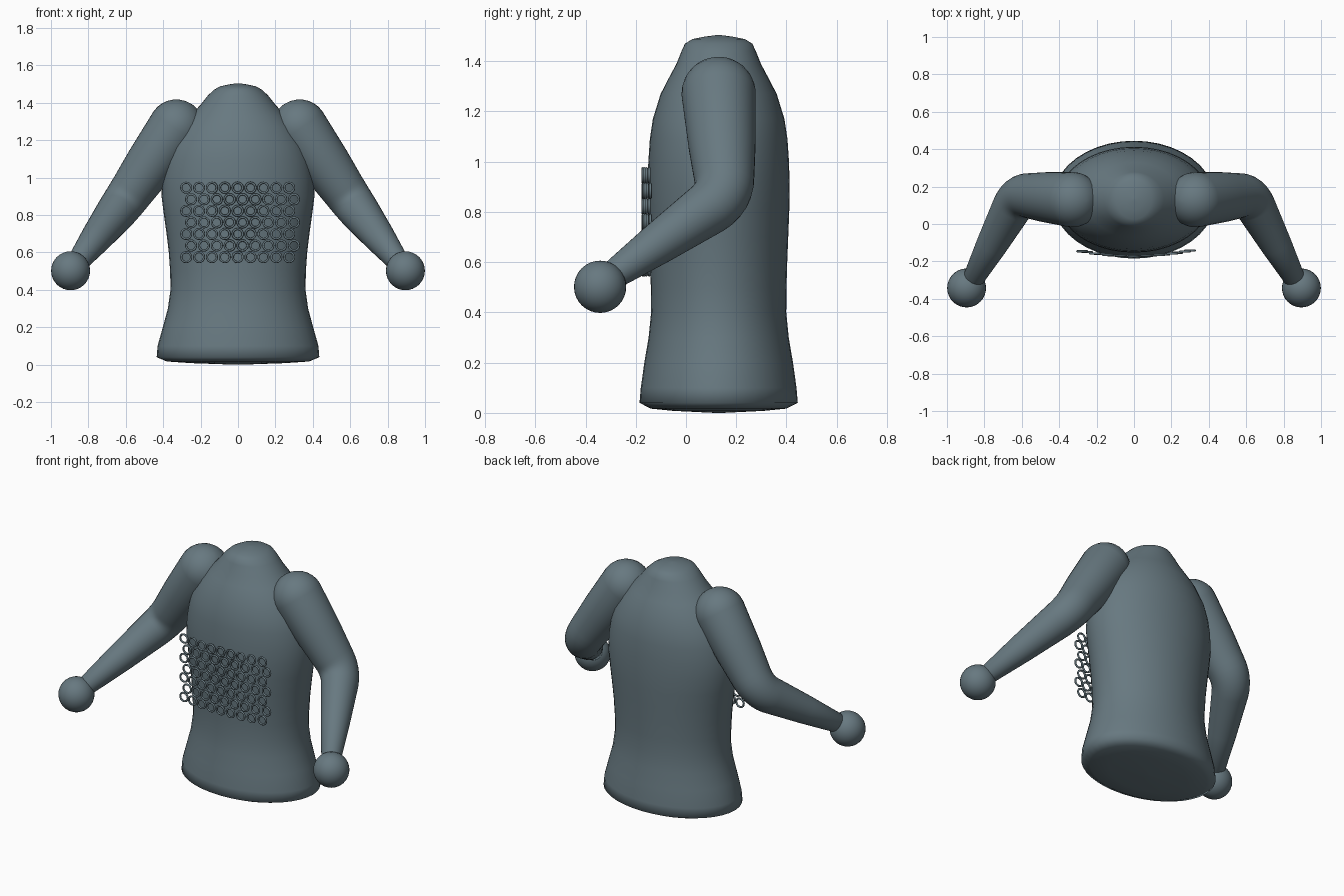
import bpy, bmesh, math
from mathutils import Vector

if "Cube" in bpy.data.objects:
    bpy.data.objects.remove(bpy.data.objects["Cube"])

mat = bpy.data.materials.new("slate grey")
mat.diffuse_color = (0.136, 0.190, 0.217, 1)
mat.use_nodes = True
mat.node_tree.nodes["Principled BSDF"].inputs["Base Color"].default_value = mat.diffuse_color


def finish(name, bm):
    bmesh.ops.recalc_face_normals(bm, faces=bm.faces)
    me = bpy.data.meshes.new(name)
    bm.to_mesh(me)
    bm.free()
    me.materials.append(mat)
    for p in me.polygons:
        p.use_smooth = True
    ob = bpy.data.objects.new(name, me)
    bpy.context.collection.objects.link(ob)
    return ob


def skin_rings(bm, rings):
    """Join successive vertex rings and cap both ends."""
    rows = [[bm.verts.new(p) for p in r] for r in rings]
    n = len(rows[0])
    for a, b in zip(rows, rows[1:]):
        for i in range(n):
            j = (i + 1) % n
            bm.faces.new((a[i], a[j], b[j], b[i]))
    bm.faces.new(rows[0])
    bm.faces.new(rows[-1])


# Torso: stacked ellipses (z, half width, half depth)
CY = 0.13
profile = [(0.0, .02, .015), (.008, .25, .18), (.017, .38, .27), (.04, .435, .315),
           (.10, .43, .310), (.20, .402, .296), (.30, .375, .279), (.40, .361, .269),
           (.50, .363, .270), (.60, .370, .273), (.70, .382, .277), (.80, .396, .281),
           (.90, .409, .283), (1.0, .405, .280), (1.09, .39, .274), (1.17, .365, .262),
           (1.27, .305, .231), (1.33, .255, .200), (1.39, .200, .168), (1.44, .160, .148),
           (1.47, .128, .134), (1.488, .095, .105), (1.498, .05, .055), (1.504, .01, .01)]
bm = bmesh.new()
N = 40
skin_rings(bm, [[(rx * math.cos(2 * math.pi * i / N), CY + ry * math.sin(2 * math.pi * i / N), z)
                 for i in range(N)] for z, rx, ry in profile])
finish("torso", bm)

# Arms: tapered tube with a domed shoulder and a rounded elbow bend
S, E, W = Vector((.33, .13, 1.27)), Vector((.615, .157, .862)), Vector((.855, -.285, .552))
d1, d2 = (E - S).normalized(), (W - E).normalized()
R_S, R_E, R_W = .148, .112, .058
path = []
for k in range(8):                                   # shoulder dome
    a = math.radians(4 + 86 * k / 7)
    path.append((S - d1 * R_S * math.cos(a), R_S * math.sin(a), d1))
path.append((S.lerp(E, .5), .134, d1))
A, B = E - d1 * .09, E + d2 * .09
for k in range(7):                                   # elbow bend
    t = k / 6
    p = A * (1 - t) ** 2 + E * 2 * t * (1 - t) + B * t * t
    path.append((p, R_E + .008 * (1 - t) - .004 * t, d1.lerp(d2, t).normalized()))
path.append((E.lerp(W, .6), .084, d2))
for off, r in ((0, R_W), (.012, .05), (.018, .03)):  # wrist
    path.append((W + d2 * off, r, d2))

side = d1.cross(d2).normalized()
M = 32
for sx, tag in ((1, "left"), (-1, "right")):
    bm = bmesh.new()
    rings = []
    for p, r, d in path:
        v = d.cross(side)
        ring = []
        for i in range(M):
            a = 2 * math.pi * i / M
            q = p + (side * math.cos(a) + v * math.sin(a)) * r
            ring.append((q.x * sx, q.y, q.z))
        rings.append(ring)
    skin_rings(bm, rings)
    finish(tag + "_arm", bm)

    # Ball hand
    bm = bmesh.new()
    bmesh.ops.create_uvsphere(bm, u_segments=32, v_segments=16, radius=.104)
    bmesh.ops.translate(bm, verts=bm.verts, vec=(.895 * sx, -.342, .502))
    finish(tag + "_hand", bm)

# Chest mail: staggered rows of small upright rings following the chest curve
bm = bmesh.new()
MAJ, MIN, U, V = .0265, .0058, 20, 8
for row in range(7):
    for col in range(9):
        cx = -.277 + col * .0688 + (.026 if row % 2 else 0)
        cy, cz = -.172 + .34 * cx * cx, .946 - row * .0618
        g = [[bm.verts.new((cx + (MAJ + MIN * math.cos(b)) * math.cos(a),
                            cy + MIN * math.sin(b),
                            cz + (MAJ + MIN * math.cos(b)) * math.sin(a)))
              for b in (2 * math.pi * j / V for j in range(V))]
             for a in (2 * math.pi * i / U for i in range(U))]
        for i in range(U):
            for j in range(V):
                bm.faces.new((g[i][j], g[(i + 1) % U][j],
                              g[(i + 1) % U][(j + 1) % V], g[i][(j + 1) % V]))
finish("chest_mail_rings", bm)
